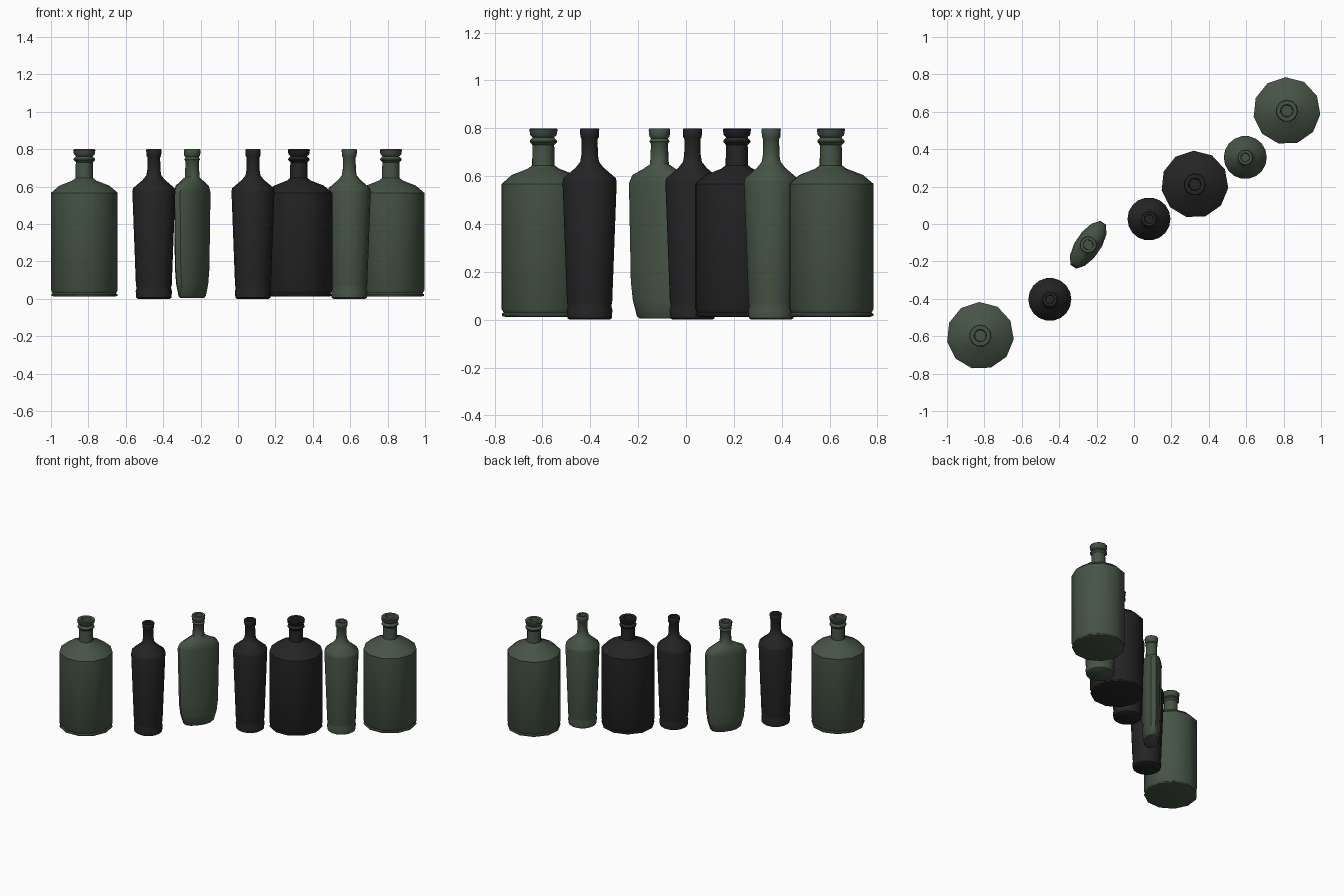
import bpy, bmesh, math

if "Cube" in bpy.data.objects:
    bpy.data.objects.remove(bpy.data.objects["Cube"])


def material(name, rgb):
    m = bpy.data.materials.new(name)
    m.diffuse_color = (*rgb, 1)
    m.use_nodes = True
    m.node_tree.nodes["Principled BSDF"].inputs["Base Color"].default_value = m.diffuse_color
    return m


green = material("dark green glass", (0.062, 0.088, 0.060))
black = material("black glass", (0.018, 0.018, 0.019))


def bottle(name, mat, loc, profile, sides, phase=0):
    """Lathe a profile of (radius x, radius y, height); the inside of the mouth ends the list."""
    bm = bmesh.new()
    rings = []
    for rx, ry, z in profile:
        ring = []
        for i in range(sides):
            a = phase + 2 * math.pi * i / sides
            ring.append(bm.verts.new((rx * math.cos(a), ry * math.sin(a), z)))
        rings.append(ring)
    for lo, hi in zip(rings, rings[1:]):
        for i in range(sides):
            j = (i + 1) % sides
            bm.faces.new((lo[i], lo[j], hi[j], hi[i]))
    bm.faces.new(rings[0][::-1])
    bm.faces.new(rings[-1])
    mesh = bpy.data.meshes.new(name)
    bm.to_mesh(mesh)
    bm.free()
    mesh.materials.append(mat)
    ob = bpy.data.objects.new(name, mesh)
    bpy.context.collection.objects.link(ob)
    ob.location = (loc[0], loc[1], 0)
    bpy.context.view_layer.objects.active = ob
    ob.select_set(True)
    bpy.ops.object.shade_smooth_by_angle(angle=math.radians(40))
    ob.select_set(False)
    return ob


def circular(points):
    return [(r, r, z) for r, z in points]


# wide jug: foot ring, straight body, rounded shoulder, double-ringed lip
wide = circular([(0.165, 0.012), (0.178, 0.016), (0.178, 0.024), (0.171, 0.03),
                 (0.180, 0.045), (0.180, 0.567), (0.135, 0.605), (0.065, 0.632),
                 (0.048, 0.645), (0.046, 0.73), (0.058, 0.742), (0.058, 0.748),
                 (0.045, 0.762), (0.056, 0.772), (0.060, 0.795), (0.056, 0.80),
                 (0.034, 0.80), (0.030, 0.70)])
# slim tapered bottle
slim = circular([(0.085, 0.0), (0.094, 0.006), (0.097, 0.04), (0.092, 0.058),
                 (0.096, 0.075), (0.115, 0.575), (0.111, 0.592), (0.060, 0.635),
                 (0.040, 0.66), (0.035, 0.69), (0.034, 0.755), (0.039, 0.763),
                 (0.041, 0.795), (0.038, 0.80), (0.024, 0.80), (0.022, 0.70)])
# flat flask: oval body narrowing to the base, round neck
flask = [(0.095, 0.045, 0.005), (0.108, 0.052, 0.015), (0.128, 0.060, 0.08),
         (0.138, 0.064, 0.16), (0.147, 0.068, 0.57), (0.130, 0.063, 0.605),
         (0.075, 0.053, 0.63), (0.040, 0.040, 0.65), (0.036, 0.036, 0.735),
         (0.043, 0.043, 0.745), (0.036, 0.036, 0.757), (0.043, 0.043, 0.765),
         (0.046, 0.046, 0.793), (0.043, 0.043, 0.80), (0.027, 0.027, 0.80),
         (0.025, 0.025, 0.70)]

for name, mat, loc in (("wide_bottle_left", green, (-0.822, -0.597)),
                       ("wide_bottle_middle", black, (0.325, 0.212)),
                       ("wide_bottle_right", green, (0.817, 0.605))):
    bottle(name, mat, loc, wide, 11, math.radians(92))

for name, mat, loc in (("slim_bottle_left", black, (-0.45, -0.403)),
                       ("slim_bottle_middle", black, (0.08, 0.027)),
                       ("slim_bottle_right", green, (0.595, 0.356))):
    bottle(name, mat, loc, slim, 18)

flat = bottle("flat_bottle", green, (-0.245, -0.111), flask, 12, math.radians(15))
flat.rotation_euler.z = math.radians(56)
